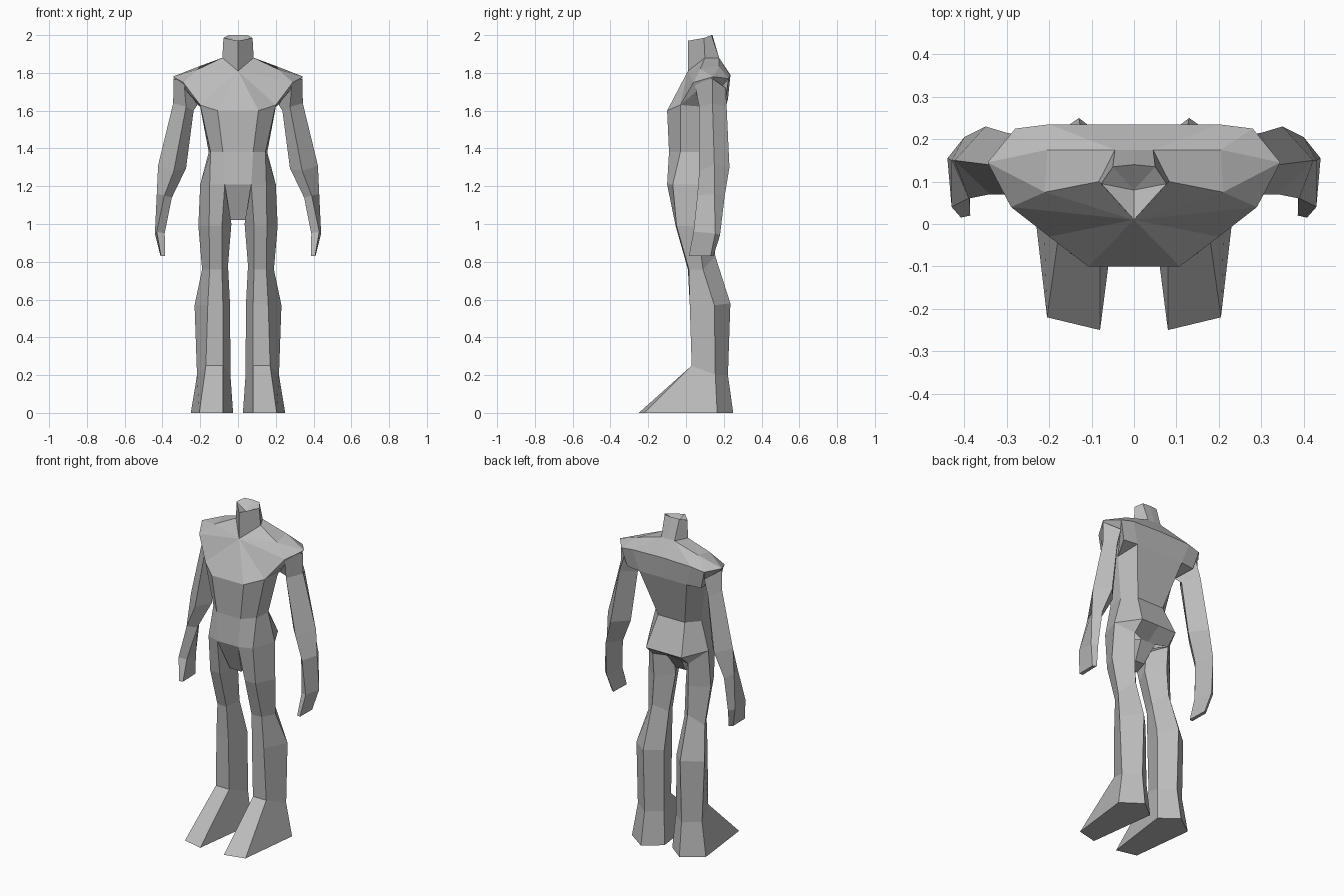
import bpy, bmesh

if "Cube" in bpy.data.objects:
    bpy.data.objects.remove(bpy.data.objects["Cube"])

grey = bpy.data.materials.new("plain grey")
grey.diffuse_color = (0.5, 0.5, 0.5, 1)
grey.use_nodes = True
grey.node_tree.nodes["Principled BSDF"].inputs["Base Color"].default_value = grey.diffuse_color


def finish(bm, name):
    bmesh.ops.remove_doubles(bm, verts=bm.verts, dist=0.0005)
    bmesh.ops.recalc_face_normals(bm, faces=bm.faces)
    me = bpy.data.meshes.new(name)
    bm.to_mesh(me)
    bm.free()
    me.materials.append(grey)
    ob = bpy.data.objects.new(name, me)
    bpy.context.collection.objects.link(ob)
    return ob


def mirrored_shell(name, points, faces):
    """Half a shell from named points, built on both sides and welded."""
    bm = bmesh.new()
    for s in (1, -1):
        v = {k: bm.verts.new((s * p[0], p[1], p[2])) for k, p in points.items()}
        for f in faces:
            bm.faces.new([v[k] for k in f.split()])
    return finish(bm, name)


def limb(name, rings, s):
    """Loft through rings, closed at both ends, on side s."""
    bm = bmesh.new()
    loops = [[bm.verts.new((s * x, y, z)) for x, y, z in r] for r in rings]
    for a, b in zip(loops, loops[1:]):
        n = len(a)
        for i in range(n):
            j = (i + 1) % n
            bm.faces.new((a[i], a[j], b[j], b[i]))
    bm.faces.new(loops[0])
    bm.faces.new(loops[-1])
    return finish(bm, name)


# Neck: faceted stump with a shallow sunken top
neck = {
    "n0": (0, .01, 1.81), "n1": (.083, .10, 1.88), "n2": (.045, .175, 1.88), "n3": (0, .175, 1.88),
    "r0": (0, .01, 1.97), "r1": (.077, .095, 1.985), "r2": (.05, .135, 2.0), "r3": (0, .14, 2.0),
    "c": (0, .08, 1.95),
}
mirrored_shell("neck", neck, [
    "n0 n1 r1 r0", "n1 n2 r2 r1", "n2 n3 r3 r2", "r0 r1 c", "r1 r2 c", "r2 r3 c"])

# Torso: chest, shoulder yoke, upper back and tapering waist
waist = {
    "w0": (0, -.09, 1.38), "w1": (.08, -.09, 1.38), "w2": (.145, -.03, 1.38),
    "w3": (.155, .07, 1.38), "w4": (.09, .14, 1.38), "w5": (0, .14, 1.38),
}
torso = {
    "n0": neck["n0"], "n1": neck["n1"], "n2": neck["n2"], "n3": neck["n3"],
    "c1": (0, -.10, 1.6), "f1": (.108, -.10, 1.6), "s1": (.2, -.03, 1.63),
    "u1": (.2, .10, 1.62), "b1": (.16, .222, 1.66), "d1": (0, .222, 1.66),
    "sf": (.29, .04, 1.75), "tip": (.345, .145, 1.78), "sb": (.28, .225, 1.77),
    "sl": (.25, .21, 1.66), "b2": (.2, .235, 1.785), "d2": (0, .235, 1.79),
    "t1": (.21, .075, 1.82), "t2": (.205, .175, 1.835), **waist,
}
mirrored_shell("torso", torso, [
    # chest and shoulder tops
    "n0 f1 c1", "n0 s1 f1", "n0 sf s1", "n0 t1 sf", "n0 n1 t1", "n1 n2 t2 t1",
    "t1 tip sf", "t1 t2 tip", "t2 sb tip", "n2 n3 d2 b2", "n2 b2 t2", "t2 b2 sb",
    # upper back and armpit
    "d2 d1 b1 b2", "b2 b1 sl sb", "sl b1 u1", "s1 sf tip", "s1 tip u1", "u1 tip sb", "u1 sb sl",
    # ribs to waist
    "c1 f1 w1 w0", "f1 s1 w2 w1", "s1 u1 w3 w2", "u1 b1 w4 w3", "b1 d1 w5 w4"])

# Pelvis: hips, seat ledge and the front flap between the legs
pelvis = {
    **waist,
    "h0": (0, -.10, 1.21), "h1": (.07, -.10, 1.21), "h2": (.15, -.07, 1.21),
    "h3": (.2, .07, 1.21), "h4": (.12, .215, 1.2), "h5": (0, .215, 1.2),
    "g4": (.12, .15, 1.14), "g5": (0, .12, 1.14), "g6": (.05, .12, 1.14),
    "k0": (0, -.02, 1.02), "k1": (.04, -.02, 1.02), "q0": (0, .05, 1.04), "q1": (.03, .05, 1.04),
}
mirrored_shell("pelvis", pelvis, [
    "w0 w1 h1 h0", "w1 w2 h2 h1", "w2 w3 h3 h2", "w3 w4 h4 h3", "w4 w5 h5 h4",
    "h3 h4 g4", "h4 h5 g5 g6 g4", "h0 h1 k1 k0", "k0 k1 q1 q0", "q0 q1 g6 g5",
    "h1 q1 k1", "h1 g6 q1"])

# Leg rings: front outer, front inner, inner, back, outer
leg = [
    [(.15, -.07, 1.21), (.07, -.10, 1.21), (.05, .05, 1.12), (.12, .15, 1.14), (.2, .07, 1.21)],
    [(.153, -.05, .99), (.085, -.055, .99), (.035, .05, 1.0), (.115, .145, 1.0), (.21, .06, .99)],
    [(.15, .015, .76), (.085, .01, .76), (.053, .09, .78), (.12, .155, .83), (.19, .09, .76)],
    [(.16, .02, .57), (.08, .02, .57), (.042, .15, .57), (.125, .235, .58), (.23, .15, .57)],
    [(.17, .03, .25), (.08, .03, .25), (.04, .155, .2), (.125, .222, .2), (.217, .155, .2)],
    [(.205, -.22, 0), (.08, -.25, 0), (.026, .17, 0), (.13, .25, 0), (.25, .165, 0)],
]
# Arm rings: outer, front, inner, back
arm = [
    [(.342, .14, 1.77), (.285, .045, 1.745), (.215, .10, 1.63), (.27, .21, 1.72)],
    [(.343, .14, 1.64), (.275, .07, 1.62), (.235, .13, 1.6), (.30, .215, 1.62)],
    [(.423, .15, 1.31), (.34, .07, 1.28), (.275, .14, 1.295), (.35, .23, 1.3)],
    [(.43, .15, 1.16), (.39, .06, 1.15), (.35, .11, 1.14), (.40, .205, 1.15)],
    [(.44, .155, .95), (.43, .04, .96), (.388, .06, .95), (.41, .18, .94)],
    [(.41, .13, .83), (.408, .015, .83), (.386, .02, .83), (.39, .145, .83)],
]
for side, s in (("left", 1), ("right", -1)):
    limb(side + "_leg", leg, s)
    limb(side + "_arm", arm, s)
